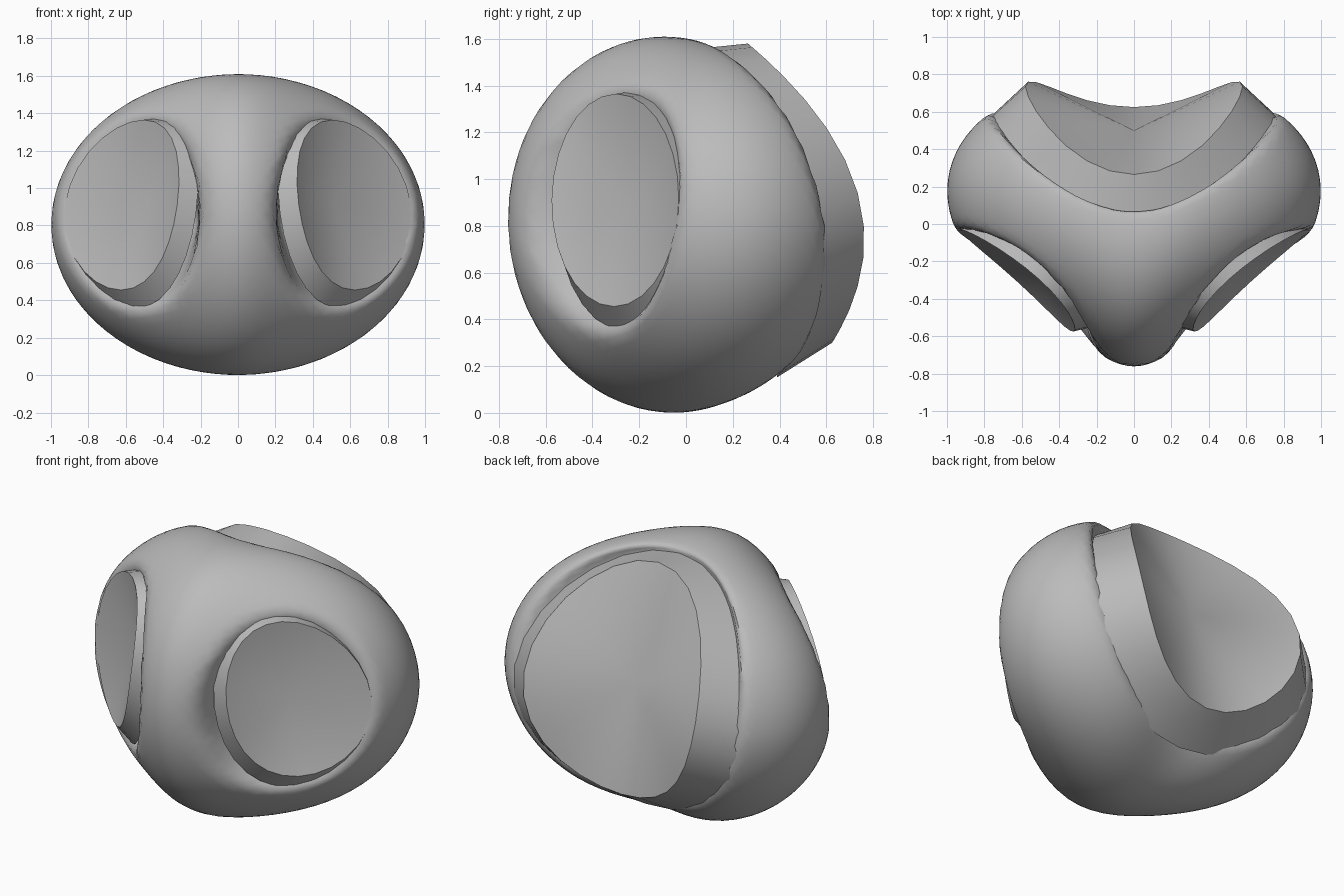
import bpy, bmesh, math
from mathutils import Vector

cube = bpy.data.objects.get("Cube")
if cube:
    bpy.data.objects.remove(cube)

grey = bpy.data.materials.new("plain grey")
grey.use_nodes = True
grey.diffuse_color = (0.5, 0.5, 0.5, 1)
grey.node_tree.nodes["Principled BSDF"].inputs["Base Color"].default_value = grey.diffuse_color


def finish(bm, name, angle):
    bmesh.ops.recalc_face_normals(bm, faces=bm.faces)
    mesh = bpy.data.meshes.new(name)
    bm.to_mesh(mesh)
    bm.free()
    mesh.materials.append(grey)
    ob = bpy.data.objects.new(name, mesh)
    bpy.context.collection.objects.link(ob)
    bpy.ops.object.select_all(action='DESELECT')
    ob.select_set(True)
    bpy.context.view_layer.objects.active = ob
    bpy.ops.object.shade_smooth_by_angle(angle=math.radians(angle))
    return ob


def soft_min(a, b, k):
    h = max(k - abs(a - b), 0) / k
    return min(a, b) - h * h * k / 4


class Socket:
    """Saddle-edged loop: centre, side and up half axes, side lift, normal."""

    def __init__(self, centre, side, up, lift, normal):
        self.c, self.u, self.v = Vector(centre), Vector(side), Vector(up)
        self.lift, self.n = Vector(lift), Vector(normal)

    def loop(self, count):
        angles = [math.tau * i / count for i in range(count)]
        return [self.c + self.u * math.sin(t) + self.v * math.cos(t)
                + self.lift * math.sin(t) ** 2 for t in angles]


def collar(name, rim, base, depth, count=28):
    bm = bmesh.new()
    r, b = rim.loop(count), base.loop(count)
    root = [q + (q - p) * 0.35 for p, q in zip(r, b)]
    rings = [[bm.verts.new(p) for p in ring] for ring in (root, b, r)]
    tip = bm.verts.new(rim.c - rim.n * depth)
    heel = bm.verts.new(rim.c - rim.n * (depth + .15))
    for i in range(count):
        j = (i + 1) % count
        for lo, hi in zip(rings, rings[1:]):
            bm.faces.new((lo[i], lo[j], hi[j], hi[i]))
        bm.faces.new((rings[-1][i], rings[-1][j], tip))
        bm.faces.new((rings[0][j], rings[0][i], heel))
    return finish(bm, name, 30)


# Back socket
Y = (0, 1, 0)
back_rim = Socket((0, .445, .94), (.58, 0, 0), (0, -.18, .64), (0, .29, 0), Y)
back_base = Socket((0, .26, .875), (.74, 0, 0), (0, -.19, .685), (0, .33, 0), Y)
collar("back_socket", back_rim, back_base, -.055)

# Front sockets, mirrored left and right
fronts = []
for name, m in (("front_left_socket", 1), ("front_right_socket", -1)):
    normal = Vector((.67 * m, -.74, .1)).normalized()
    centre = Vector((.565 * m, -.303, .91))
    side, up = Vector((.3 * m, .272, 0)), Vector((-.06 * m, .005, .455))
    lift = Vector((.06 * m, 0, 0))
    rim = Socket(centre, side, up, lift, normal)
    base_centre = centre - normal * .05 - Vector((.02 * m, 0, .03))
    base = Socket(base_centre, side * 1.07, up * 1.09, lift, normal)
    collar(name, rim, base, .08)
    fronts.append(base)

# Body: bent ellipsoid, hollowed behind each socket
bm = bmesh.new()
bmesh.ops.create_icosphere(bm, subdivisions=5, radius=1)
for vert in bm.verts:
    x, y, z = vert.co
    bend = .29 * x * x / (x * x + .15) * (1 + .2 * min(z, 0))
    p = Vector((x, .69 * y - .075 - .02 * z + bend, .805 + .805 * z))
    for s in fronts:
        d = p - s.c
        a, b = d.dot(s.u) / s.u.length_squared, d.dot(s.v) / s.v.length_squared
        q = math.hypot(a, b)
        depth = d.dot(s.n)
        if depth > -.4:
            # Unit direction around the socket
            a, b = a / max(q, .5), b / max(q, .5)
            level = s.lift.dot(s.n) * a * a + .01 + .035 * a + .02 * b
            level += (.8 + .4 * abs(b)) * max(0, q - 1) - .45 * max(0, 1 - q)
            p += s.n * (soft_min(depth, level, .08) - depth)
    c, w = (p.z - .875) / .685, p.x / .74
    limit = .25 - .19 * c + .33 * w * w + .5 * max(0, math.hypot(c, w) - 1)
    if p.y > 0:
        p.y = soft_min(p.y, limit, .04)
    vert.co = p
bmesh.ops.smooth_vert(bm, verts=bm.verts, factor=.5, use_axis_x=True,
                      use_axis_y=True, use_axis_z=True)
finish(bm, "body", 60)
